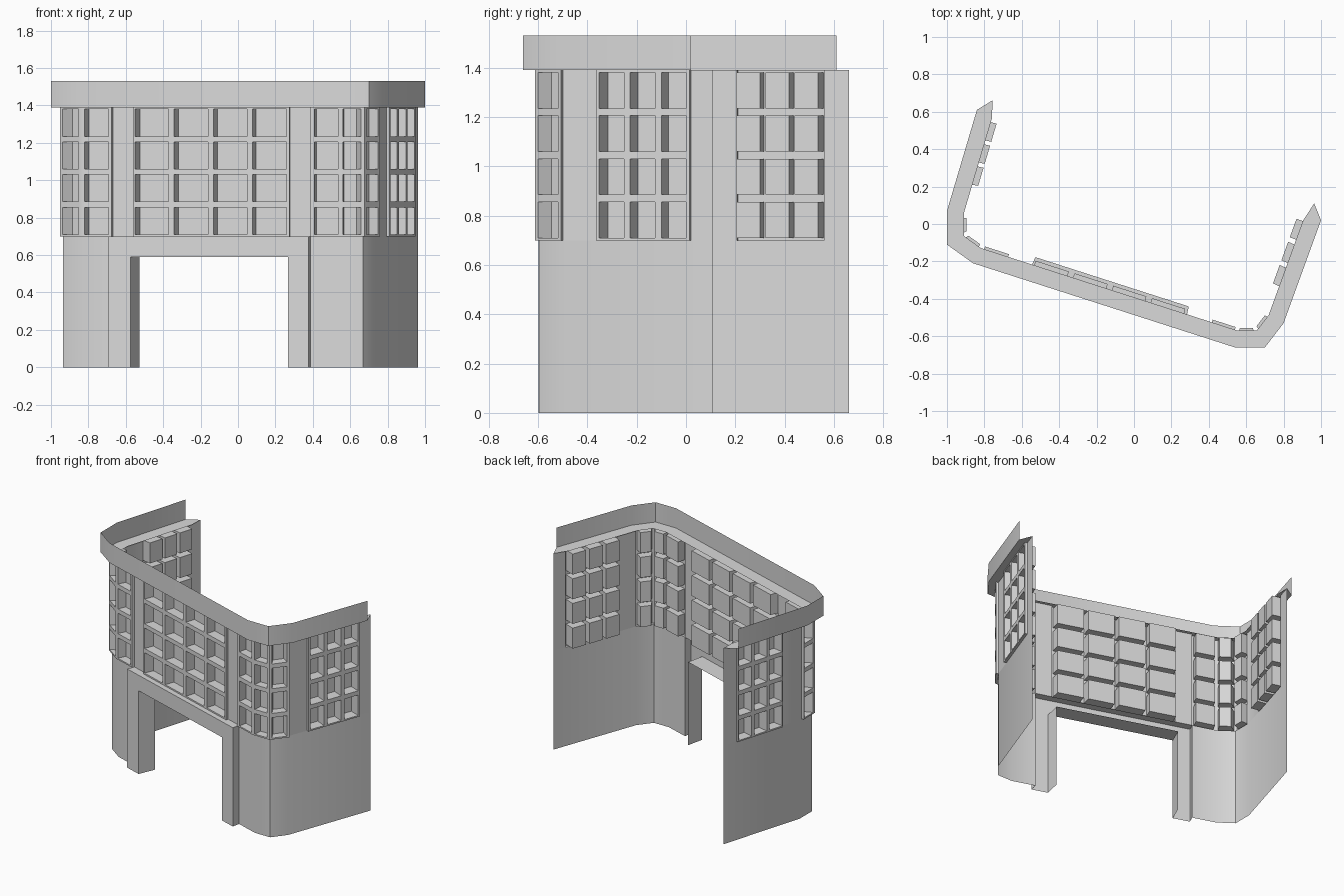
import bpy, bmesh, math
from mathutils import Vector

cube = bpy.data.objects.get("Cube")
if cube:
    bpy.data.objects.remove(cube, do_unlink=True)

# One plain material
grey = bpy.data.materials.new("light_grey")
grey.use_nodes = True
COLOUR = (0.7, 0.7, 0.7, 1)
grey.diffuse_color = COLOUR
grey.node_tree.nodes["Principled BSDF"].inputs["Base Color"].default_value = COLOUR

# Plan outline of the parapet, from the left end round the front to the right end
PLAN = [Vector(p) for p in ((-0.84, 0.61), (-1, 0.07), (-1, -0.11), (-0.86, -0.21),
                            (0.54, -0.66), (0.70, -0.66), (0.80, -0.53), (1, 0.02))]
LEFT, LEFT_END, LEFT_CHAMFER, FRONT, FLAT, RIGHT_CHAMFER, RIGHT = range(7)

# Depths inward from the outline, and heights
PORTAL, PANEL, WALL, LEDGE, LINING = 0.01, 0.047, 0.065, 0.09, 0.133
SILL, EAVES, TOP, DOOR = 0.70, 1.39, 1.53, 0.59
LEFT_TIP, RIGHT_TIP = -0.13, 1.125


def inward(i):
    d = (PLAN[i + 1] - PLAN[i]).normalized()
    return Vector((-d.y, d.x))


def corner(k, depth):
    """Mitred outline corner moved inward by depth."""
    a, b = inward(max(k - 1, 0)), inward(min(k, len(PLAN) - 2))
    return PLAN[k] + (a + b) * depth / (1 + a.dot(b))


def pt(seg, t, depth, z):
    p = corner(seg, depth).lerp(corner(seg + 1, depth), 0)
    p = p + (corner(seg + 1, depth) - p) * t
    return Vector((p.x, p.y, z))


def sheet(seg, a, b, z0, z1, depth):
    """Upright face on one side of the outline."""
    return [[pt(seg, a, depth, z0), pt(seg, b, depth, z0),
             pt(seg, b, depth, z1), pt(seg, a, depth, z1)]]


def ring(seg, a, b, z0, z1, d0, d1, sides="BTLR", outward=False):
    """Chosen edges of a rectangle carried from depth d0 to d1."""
    f, k = sheet(seg, a, b, z0, z1, d0)[0], sheet(seg, a, b, z0, z1, d1)[0]
    out = []
    for n, side in enumerate("BRTL"):
        if side in sides:
            m = (n + 1) % 4
            q = [f[n], f[m], k[m], k[n]]
            out.append(q[::-1] if outward else q)
    return out


def build(name, quads):
    bm = bmesh.new()
    for q in quads:
        bm.faces.new([bm.verts.new(v) for v in q])
    bmesh.ops.remove_doubles(bm, verts=bm.verts, dist=0.0005)
    mesh = bpy.data.meshes.new(name)
    bm.to_mesh(mesh)
    bm.free()
    mesh.materials.append(grey)
    ob = bpy.data.objects.new(name, mesh)
    bpy.context.collection.objects.link(ob)
    bpy.ops.object.select_all(action='DESELECT')
    bpy.context.view_layer.objects.active = ob
    ob.select_set(True)
    bpy.ops.object.shade_smooth_by_angle(angle=math.radians(30))
    return ob


# Parapet band
build("parapet_band", [q for s in range(7) for q in sheet(s, 0, 1, EAVES, TOP, 0)])

# Ledge behind the parapet, tapering at the open ends
ledge = []
for s in range(7):
    for d0, d1 in ((0, WALL), (WALL, LEDGE)):
        def ends(d):
            lo = {0: 0, WALL: LEFT_TIP, LEDGE: 0.03}[d] if s == LEFT else 0
            hi = {0: 1, WALL: RIGHT_TIP, LEDGE: 0.94}[d] if s == RIGHT else 1
            return pt(s, lo, d, EAVES), pt(s, hi, d, EAVES)
        (a, b), (c, e) = ends(d0), ends(d1)
        ledge.append([a, b, e, c])
build("eaves_ledge", ledge)

# Window panels: (side, panel start, panel end, first pane, pane width, pitch, panes, depth)
GROUPS = {
    "left_windows": [(LEFT, 0.06, 0.725, 0.075, 0.185, 0.225, 3, 0.122)],
    "left_corner_windows": [(LEFT_END, 0.15, 1, 0.2, 0.65, 1, 1, 0.105),
                            (LEFT_CHAMFER, 0, 1, 0.12, 0.76, 1, 1, 0.105),
                            (FRONT, 0, 0.117, 0.012, 0.094, 1, 1, 0.105)],
    "front_windows": [(FRONT, 0.2, 0.803, 0.207, 0.13, 0.1516, 4, 0.115)],
    "right_corner_windows": [(FRONT, 0.883, 1, 0.9, 0.09, 1, 1, 0.105),
                             (FLAT, 0, 1, 0.1, 0.75, 1, 1, 0.105),
                             (RIGHT_CHAMFER, 0, 1, 0.12, 0.76, 1, 1, 0.105)],
    "right_windows": [(RIGHT, 0.26, 0.96, 0.285, 0.185, 0.232, 3, 0.126)],
}
ROWS = [(SILL + 0.01 + 0.175 * r, SILL + 0.155 + 0.175 * r) for r in range(4)]

for name, parts in GROUPS.items():
    quads = []
    for n, (s, a, b, first, width, pitch, count, depth) in enumerate(parts):
        cols = [(first + pitch * c, first + pitch * c + width) for c in range(count)]
        us = [a] + [u for col in cols for u in col] + [b]
        zs = [SILL] + [z for row in ROWS for z in row] + [EAVES]
        # Odd cells are recessed panes, the rest are glazing bars
        for i in range(len(us) - 1):
            for j in range(len(zs) - 1):
                cell = (s, us[i], us[i + 1], zs[j], zs[j + 1])
                if i % 2 and j % 2:
                    quads += sheet(*cell, depth) + ring(*cell, PANEL, depth)
                else:
                    quads += sheet(*cell, PANEL)
        sides = "B" + "L" * (n == 0) + "R" * (n == len(parts) - 1)
        quads += ring(s, a, b, SILL, EAVES, PANEL, WALL, sides, outward=True)
    build(name, quads)

# Plain wall below the windows, open where the doorway stands
P0, P1, D0, D1 = 0.117, 0.883, 0.2, 0.803
lower = [(LEFT, LEFT_TIP, 1), (LEFT_END, 0, 1), (LEFT_CHAMFER, 0, 1), (FRONT, 0, P0),
         (FRONT, P1, 1), (FLAT, 0, 1), (RIGHT_CHAMFER, 0, 1), (RIGHT, 0, RIGHT_TIP)]
build("lower_wall", [q for s, a, b in lower for q in sheet(s, a, b, 0, SILL, WALL)])

# Wall strips and columns between the window panels
upper = [(LEFT, LEFT_TIP, 0.06), (LEFT, 0.725, 1), (LEFT_END, 0, 0.15), (FRONT, P0, D0),
         (FRONT, D1, P1), (RIGHT, 0, 0.26), (RIGHT, 0.96, RIGHT_TIP)]
build("upper_wall", [q for s, a, b in upper for q in sheet(s, a, b, SILL, EAVES, WALL)])

# Projecting doorway surround with its deep lining
build("door_surround", sheet(FRONT, P0, D0, 0, SILL, PORTAL)
      + sheet(FRONT, D1, P1, 0, SILL, PORTAL)
      + sheet(FRONT, D0, D1, DOOR, SILL, PORTAL)
      + ring(FRONT, P0, P1, 0, SILL, PORTAL, WALL, "TLR", outward=True))
build("door_lining", ring(FRONT, D0, D1, 0, DOOR, PORTAL, LINING, "TLR"))
